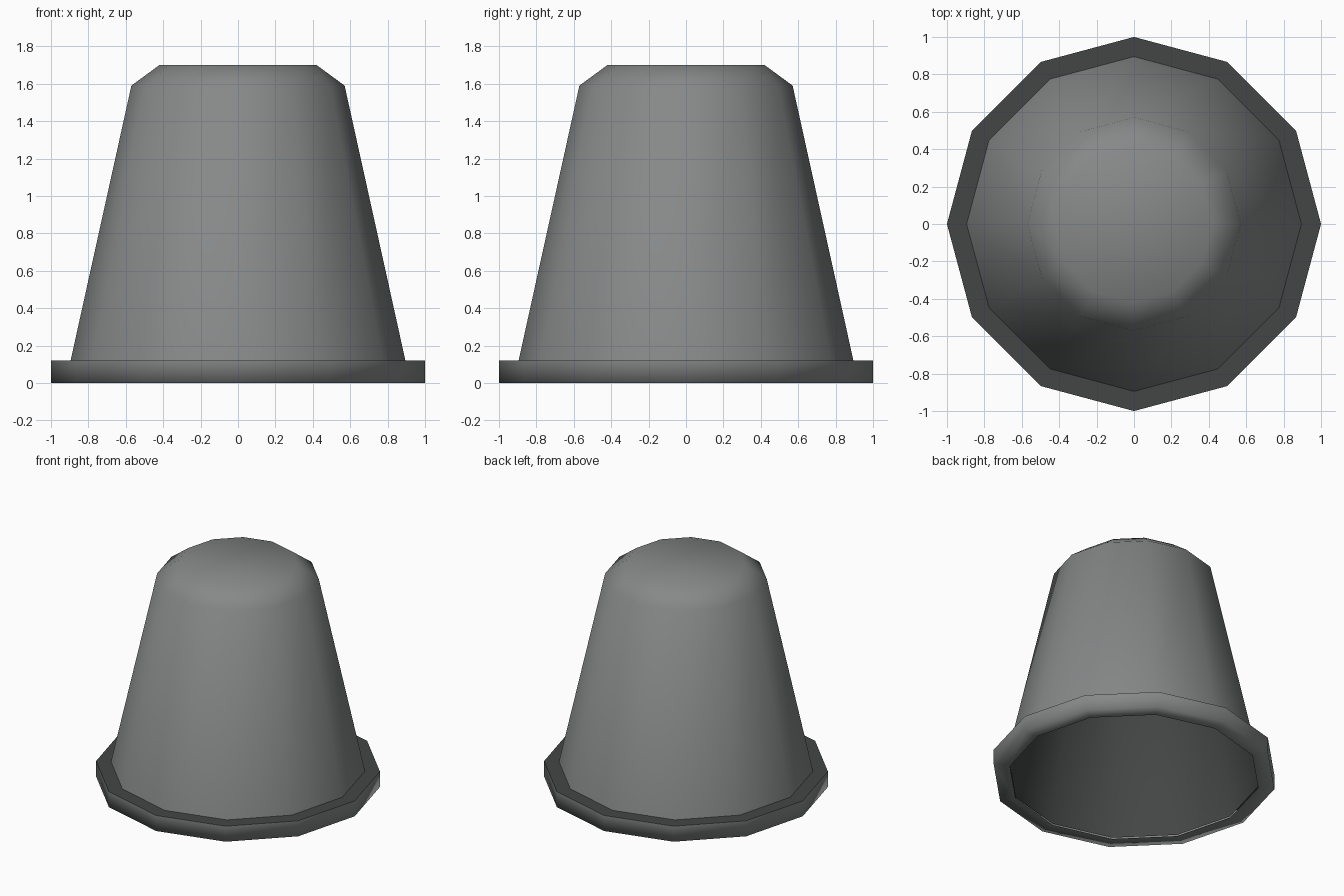
import bpy, bmesh
from math import cos, sin, pi, radians

if "Cube" in bpy.data.objects:
    bpy.data.objects.remove(bpy.data.objects["Cube"])

SIDES = 12


def material(name, value):
    mat = bpy.data.materials.new(name)
    mat.diffuse_color = (value * 0.96, value, value, 1)
    mat.use_nodes = True
    mat.node_tree.nodes["Principled BSDF"].inputs["Base Color"].default_value = mat.diffuse_color
    return mat


def lathe(name, profile, mat, angle=45, cap=False):
    """Spin a (radius, z) profile, listed bottom to top outside, round z."""
    bm = bmesh.new()
    rings = []
    for r, z in profile:
        rings.append([bm.verts.new((r * cos(2 * pi * i / SIDES),
                                    r * sin(2 * pi * i / SIDES), z))
                      for i in range(SIDES)])
    for a, b in zip(rings, rings[1:]):
        for i in range(SIDES):
            j = (i + 1) % SIDES
            bm.faces.new((a[i], a[j], b[j], b[i]))
    if cap:
        bm.faces.new(rings[-1])
    mesh = bpy.data.meshes.new(name)
    bm.to_mesh(mesh)
    bm.free()
    mesh.materials.append(mat)
    obj = bpy.data.objects.new(name, mesh)
    bpy.context.collection.objects.link(obj)
    bpy.ops.object.select_all(action='DESELECT')
    obj.select_set(True)
    bpy.context.view_layer.objects.active = obj
    bpy.ops.object.shade_smooth_by_angle(angle=radians(angle))
    return obj


grey = material("mid_grey", 0.25)
dark = material("dark_grey", 0.06)

# Tapered outer wall with chamfered flat crown
lathe("cup_wall", [(0.895, 0.12), (0.57, 1.59), (0.42, 1.70)], grey, cap=True)

# Dark lining just inside the wall, facing inwards
lining = lathe("cup_lining", [(0.885, 0.01), (0.885, 0.12), (0.562, 1.585), (0.414, 1.692)],
               dark, cap=True)
lining.data.flip_normals()

# Rim: softly shaded underside and edge, dark upper face
lathe("rim", [(0.885, 0.0), (1.0, 0.0), (1.0, 0.12)], grey, angle=100)
lathe("rim_top", [(1.0, 0.12), (0.885, 0.12)], dark)
